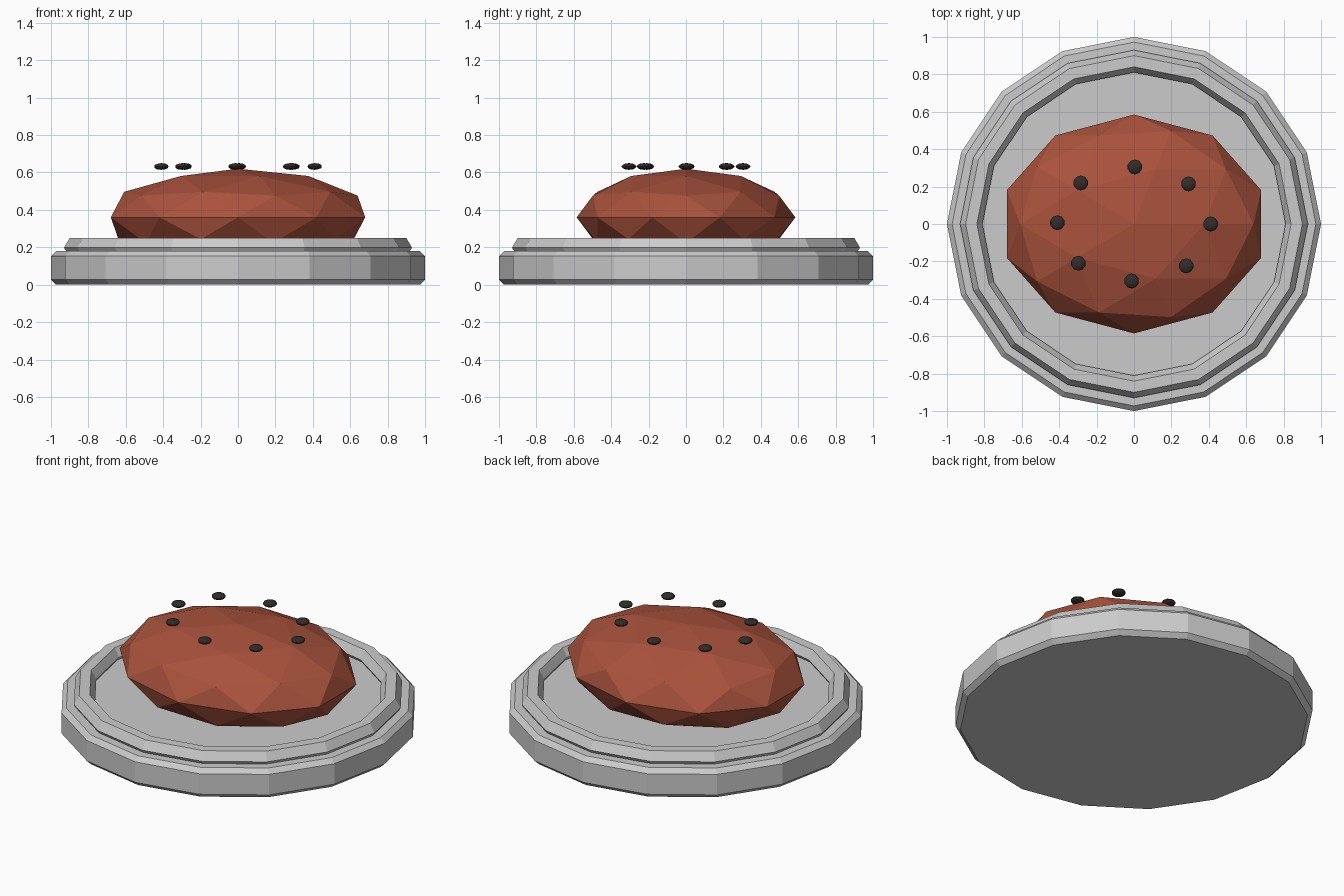
import bpy, math

if "Cube" in bpy.data.objects:
    bpy.data.objects.remove(bpy.data.objects["Cube"])

def material(name, rgb):
    m = bpy.data.materials.new(name)
    m.diffuse_color = (*rgb, 1)
    m.use_nodes = True
    m.node_tree.nodes["Principled BSDF"].inputs["Base Color"].default_value = m.diffuse_color
    return m

def ellipsoid(name, loc, radii, mat):
    """Low-poly faceted ellipsoid."""
    bpy.ops.mesh.primitive_ico_sphere_add(subdivisions=2, radius=1, location=loc)
    ob = bpy.context.object
    ob.name = name
    ob.scale = radii
    ob.data.materials.append(mat)
    return ob

red_brown = material("red_brown", (0.40, 0.085, 0.045))
dark = material("dark", (0.03, 0.026, 0.022))

# plate base: 16-sided disc with chamfered rims
bpy.ops.mesh.primitive_cylinder_add(vertices=16, radius=1, depth=0.18, location=(0, 0, 0.09))
plate = bpy.context.object
plate.name = "plate_base"
bevel = plate.modifiers.new("chamfer", 'BEVEL')
bevel.width = 0.027
bevel.segments = 1
bevel.limit_method = 'ANGLE'
bevel.angle_limit = math.radians(30)

# raised rim: ring with a hexagonal cross-section
bpy.ops.mesh.primitive_torus_add(major_segments=16, minor_segments=6,
                                 major_radius=0.87, minor_radius=0.06, location=(0, 0, 0.198))
rim = bpy.context.object
rim.name = "plate_rim"
for p in rim.data.polygons:
    p.use_smooth = False

# main food mound
ellipsoid("food_mound", (0, 0, 0.36), (0.715, 0.585, 0.26), red_brown)

# ring of small toppings
for i in range(8):
    a = i * 0.78
    ellipsoid(f"topping_{i + 1}", (0.41 * math.cos(a), 0.305 * math.sin(a), 0.632),
              (0.04, 0.04, 0.018), dark)
